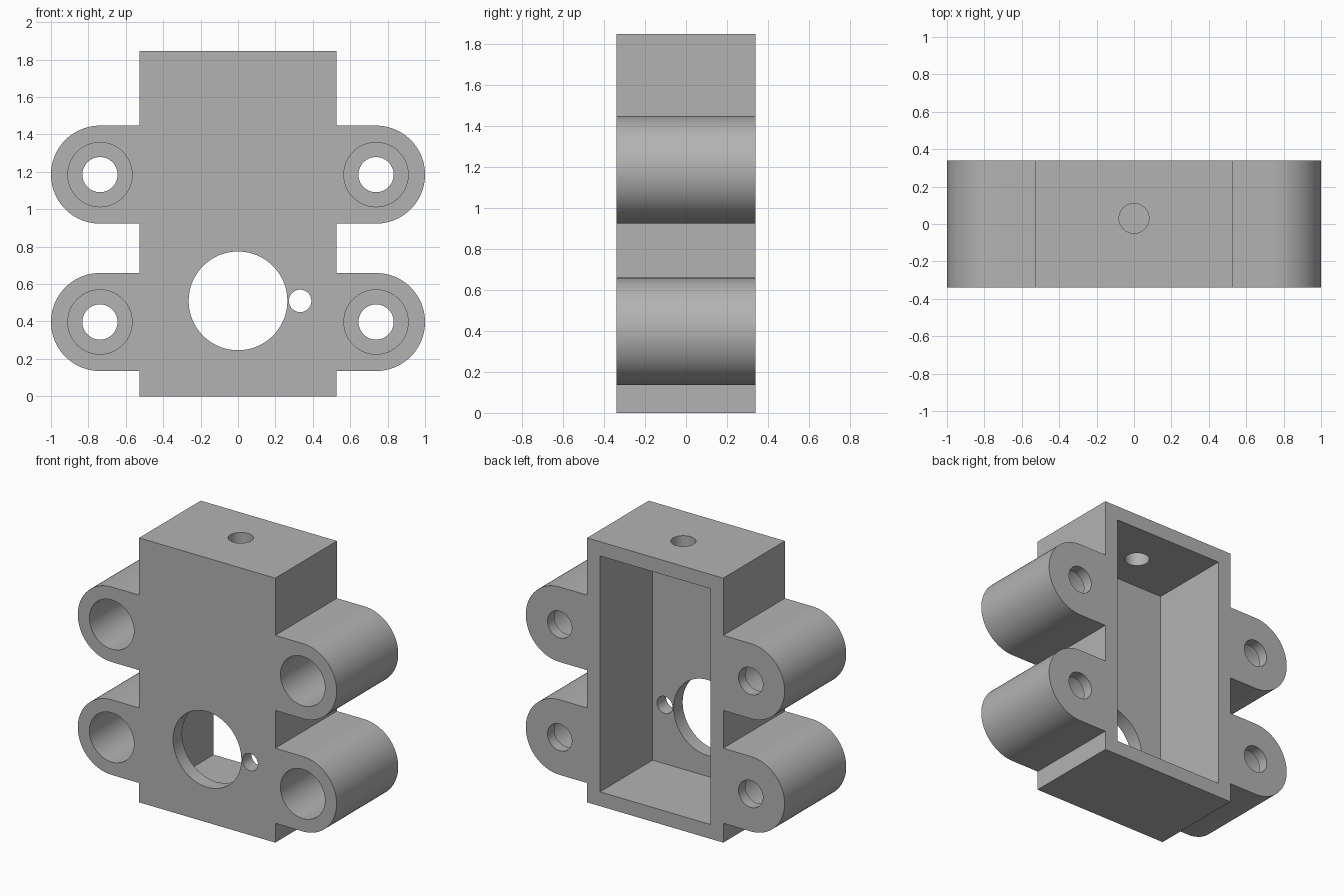
import bpy, bmesh, math

cube = bpy.data.objects.get("Cube")
if cube:
    bpy.data.objects.remove(cube, do_unlink=True)

HALF_W, HALF_D, HEIGHT, WALL = 0.526, 0.34, 1.847, 0.1
EAR_X, EAR_R, EAR_Z = 0.738, 0.262, (0.397, 1.185)
LEDGE = 0.075

grey = bpy.data.materials.new("plain grey")
grey.use_nodes = True
COLOUR = (0.45, 0.45, 0.45, 1)
grey.diffuse_color = COLOUR
grey.node_tree.nodes["Principled BSDF"].inputs["Base Color"].default_value = COLOUR


def prism(name, outline, y0, y1):
    """Extrude a closed x-z outline from y0 to y1."""
    bm = bmesh.new()
    face = bm.faces.new([bm.verts.new((x, y0, z)) for x, z in outline])
    extruded = bmesh.ops.extrude_face_region(bm, geom=[face])["geom"]
    verts = [g for g in extruded if isinstance(g, bmesh.types.BMVert)]
    bmesh.ops.translate(bm, vec=(0, y1 - y0, 0), verts=verts)
    bmesh.ops.recalc_face_normals(bm, faces=bm.faces)
    mesh = bpy.data.meshes.new(name)
    bm.to_mesh(mesh)
    bm.free()
    mesh.materials.append(grey)
    obj = bpy.data.objects.new(name, mesh)
    bpy.context.collection.objects.link(obj)
    return obj


def arc(x, z, r, start, sweep, steps):
    return [(x + r * math.cos(start + sweep * i / steps),
             z + r * math.sin(start + sweep * i / steps)) for i in range(steps + 1)]


def bore(name, x, z, r, y0, y1):
    return prism(name, arc(x, z, r, 0, math.tau, 64)[:-1], y0, y1)


# Block with two rounded mounting ears on each side, as one outline
right = [(HALF_W, 0)]
for z in EAR_Z:
    right.append((HALF_W, z - EAR_R))
    right += arc(EAR_X, z, EAR_R, -math.pi / 2, math.pi, 40)
    right.append((HALF_W, z + EAR_R))
right.append((HALF_W, HEIGHT))
left = [(-x, z) for x, z in reversed(right)]
housing = prism("housing", right + left, -HALF_D, HALF_D)

# Cavity open at the back
w = HALF_W - WALL
cutters = [prism("cavity_cutter", [(-w, WALL), (w, WALL), (w, HEIGHT - WALL), (-w, HEIGHT - WALL)],
                 -HALF_D + WALL, HALF_D + 0.1)]

# Large round opening and small hole in the front wall
cutters.append(bore("front_opening_cutter", 0, 0.51, 0.264, -0.5, -0.1))
cutters.append(bore("small_hole_cutter", 0.332, 0.51, 0.06, -0.5, -0.1))

# Screw holes with deep counterbores from the front
for side in (-1, 1):
    for z in EAR_Z:
        cutters.append(bore("screw_hole_cutter", side * EAR_X, z, 0.094, -0.2, 0.5))
        cutters.append(bore("counterbore_cutter", side * EAR_X, z, 0.172, -0.5, HALF_D - LEDGE))

# Cable hole through the top wall
cable = bore("cable_hole_cutter", 0, 0, 0.08, -0.2, 0.2)
cable.rotation_euler.x = math.pi / 2
cable.location = (0, 0.03, HEIGHT)
cutters.append(cable)

# Cut everything and drop the helpers
bpy.ops.object.select_all(action="DESELECT")
housing.select_set(True)
bpy.context.view_layer.objects.active = housing
for cutter in cutters:
    cutter.hide_render = True
    mod = housing.modifiers.new(cutter.name, "BOOLEAN")
    mod.operation = "DIFFERENCE"
    mod.solver = "EXACT"
    mod.object = cutter
    bpy.ops.object.modifier_apply(modifier=mod.name)
for cutter in cutters:
    bpy.data.objects.remove(cutter, do_unlink=True)

bpy.ops.object.shade_smooth_by_angle(angle=math.radians(30))
